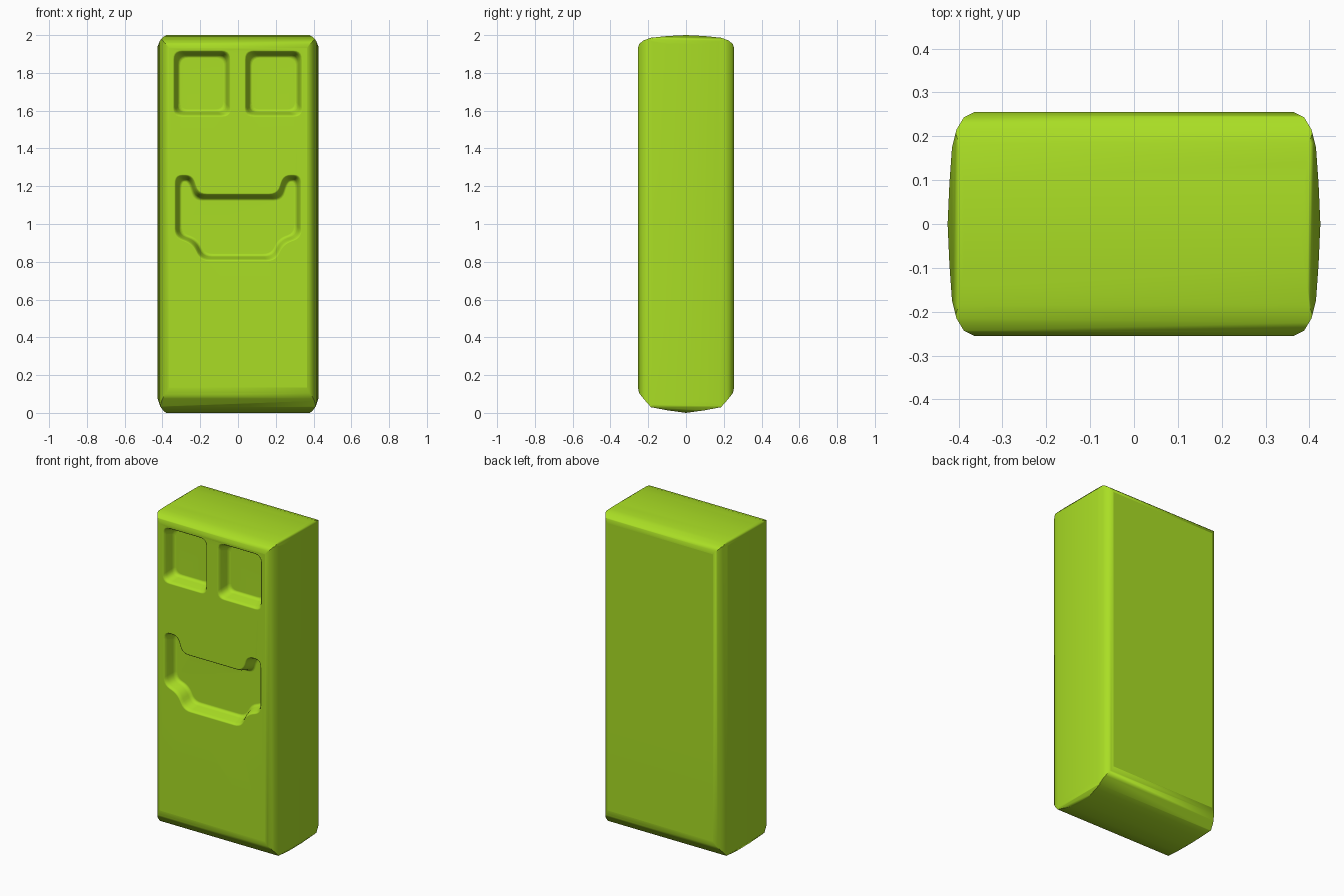
import bpy, bmesh, math
from mathutils import Vector

if "Cube" in bpy.data.objects:
    bpy.data.objects.remove(bpy.data.objects["Cube"])

lime = bpy.data.materials.new("lime_green")
lime.diffuse_color = (0.40, 0.73, 0.018, 1)
lime.use_nodes = True
lime.node_tree.nodes["Principled BSDF"].inputs["Base Color"].default_value = lime.diffuse_color


def loft(name, rings):
    """Closed solid through rings with equal point counts."""
    bm = bmesh.new()
    rows = [[bm.verts.new(p) for p in ring] for ring in rings]
    n = len(rows[0])
    for a, b in zip(rows, rows[1:]):
        for i in range(n):
            j = (i + 1) % n
            bm.faces.new((a[i], a[j], b[j], b[i]))
    bm.faces.new(rows[0])
    bm.faces.new(rows[-1][::-1])
    bmesh.ops.recalc_face_normals(bm, faces=bm.faces[:])
    mesh = bpy.data.meshes.new(name)
    bm.to_mesh(mesh)
    bm.free()
    mesh.materials.append(lime)
    ob = bpy.data.objects.new(name, mesh)
    bpy.context.collection.objects.link(ob)
    return ob


def mirrored(half):
    """Mirror a half outline over its first axis."""
    return half + [(-a, b) for a, b in reversed(half) if abs(a) > 1e-6]


def outline(pts, radius, inset):
    """Inset a counter-clockwise polygon and round its corners."""
    n = len(pts)
    P = [Vector(p) for p in pts]
    dirs = [(P[(i + 1) % n] - P[i]).normalized() for i in range(n)]
    Q = []
    for i in range(n):
        n1 = Vector((-dirs[i - 1].y, dirs[i - 1].x))
        n2 = Vector((-dirs[i].y, dirs[i].x))
        Q.append(P[i] + (n1 + n2) * inset / (1 + n1.dot(n2)))
    out = []
    for i in range(n):
        a, c, b = Q[i - 1], Q[i], Q[(i + 1) % n]
        p = c + (a - c).normalized() * min(radius, 0.42 * (a - c).length)
        q = c + (b - c).normalized() * min(radius, 0.42 * (b - c).length)
        for k in range(6):
            t = k / 5
            out.append(p * (1 - t) ** 2 + c * 2 * t * (1 - t) + q * t * t)
    return out


def recess(name, pts):
    """Tapered cutter with a soft rim and a soft floor edge."""
    steps = [(-0.32, 0), (-0.257, 0), (-0.249, 0.009), (-0.235, 0.016),
             (-0.195, 0.026), (-0.181, 0.032), (-0.175, 0.043)]
    return loft(name, [[(v.x, y, v.y) for v in outline(pts, 0.045, d)]
                       for y, d in steps])


# Body: side profile, trimmed by the plan and front outlines
side = mirrored([(0, 0), (0.10, 0.014), (0.185, 0.03), (0.225, 0.075),
                 (0.248, 0.105), (0.255, 0.135), (0.255, 1.93),
                 (0.248, 1.953), (0.225, 1.972), (0.185, 1.986),
                 (0.10, 1.995), (0, 2)])
body = loft("body", [[(x, y, z) for y, z in side] for x in (-0.6, 0.6)])

ph = [(0.365, 0.255), (0.388, 0.243), (0.405, 0.215), (0.415, 0.175),
      (0.421, 0.09)]
plan = mirrored([(0.355, -0.27), (0.365, -0.2545)] + [(x, -y) for x, y in ph[1:]]
                + [(0.425, 0)] + ph[:0:-1] + [(0.365, 0.2545), (0.355, 0.27)])
plan_trim = loft("plan_trim", [[(x, y, z) for x, y in plan] for z in (-0.3, 2.3)])

front = mirrored([(0.365, -0.01), (0.392, 0.008), (0.411, 0.033), (0.43, 0.09),
                  (0.43, 1.93), (0.413, 1.971), (0.395, 1.991), (0.365, 2.008)])
front_trim = loft("front_trim", [[(x, y, z) for x, z in front] for y in (-0.5, 0.5)])

# Face recesses: two square eyes and a wide mouth
cutters = []
for name, x0 in (("left_eye", -0.347), ("right_eye", 0.032)):
    x1 = x0 + 0.312
    cutters.append(recess(name, [(x0, 1.565), (x1, 1.565), (x1, 1.922), (x0, 1.922)]))
half = [(0.20, 0.80), (0.245, 0.89), (0.34, 0.925), (0.34, 1.265),
        (0.235, 1.265), (0.205, 1.165)]
mouth = half + [(-x, z) for x, z in reversed(half)]
cutters.append(recess("mouth", mouth))

# Apply the cuts
bpy.context.view_layer.objects.active = body
for ob in bpy.context.selected_objects:
    ob.select_set(False)
body.select_set(True)
for tool, op in [(plan_trim, 'INTERSECT'), (front_trim, 'INTERSECT')] + \
                [(c, 'DIFFERENCE') for c in cutters]:
    tool.hide_render = True
    m = body.modifiers.new(tool.name, 'BOOLEAN')
    m.operation, m.object, m.solver = op, tool, 'EXACT'
    bpy.ops.object.modifier_apply(modifier=m.name)
    bpy.data.objects.remove(tool)

# Smooth shading with flat broad faces
bpy.ops.object.shade_smooth_by_angle(angle=math.radians(50))
w = body.modifiers.new("weighted_normals", 'WEIGHTED_NORMAL')
w.keep_sharp = True
